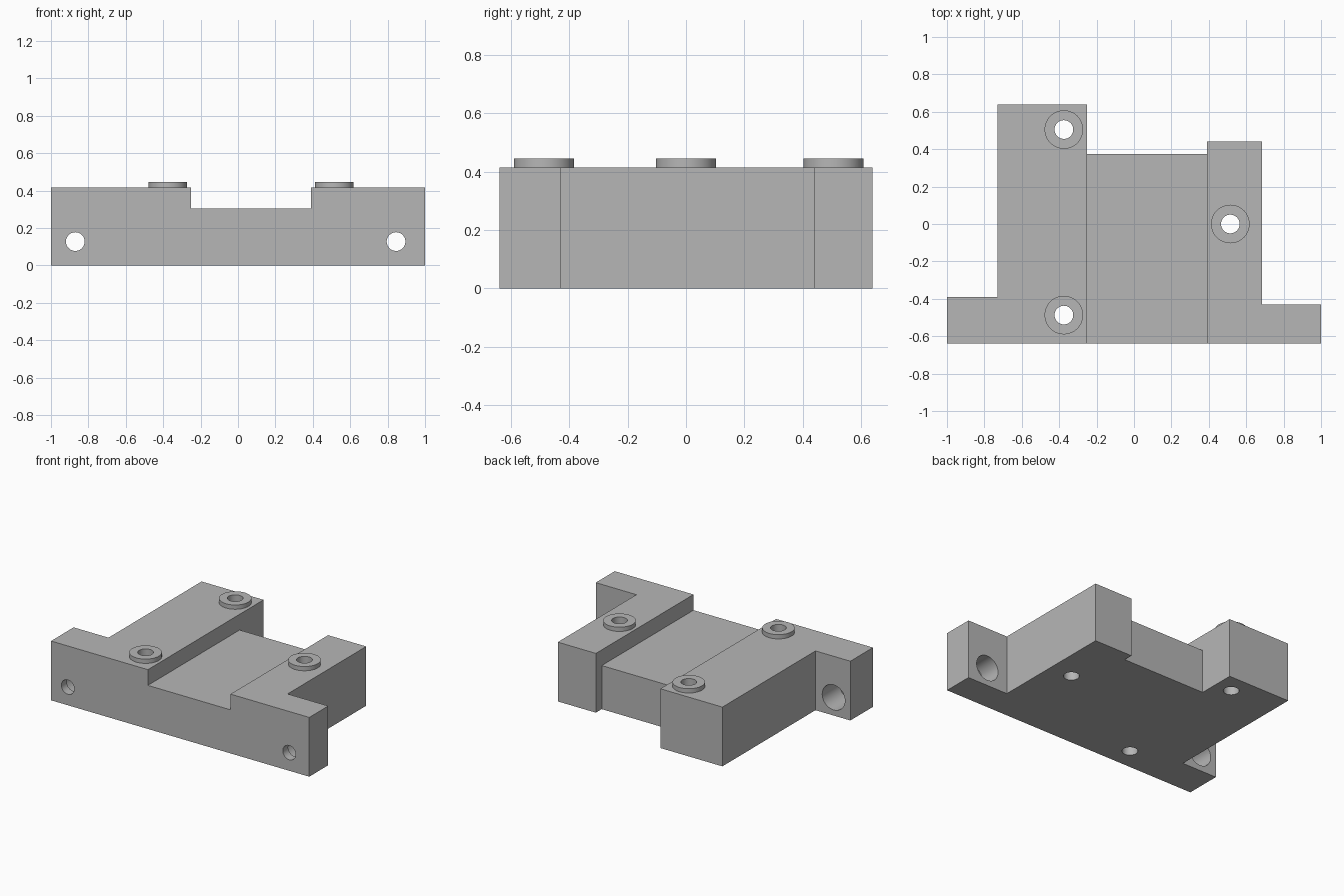
import bpy, bmesh, math
from mathutils import Matrix, Vector

cube = bpy.data.objects.get("Cube")
if cube:
    bpy.data.objects.remove(cube, do_unlink=True)

grey = bpy.data.materials.new("machined_grey")
grey.use_nodes = True
colour = (0.47, 0.47, 0.47, 1)
grey.diffuse_color = colour
grey.node_tree.nodes["Principled BSDF"].inputs["Base Color"].default_value = colour


def make_object(name, bm):
    bmesh.ops.recalc_face_normals(bm, faces=bm.faces)
    mesh = bpy.data.meshes.new(name)
    bm.to_mesh(mesh)
    bm.free()
    mesh.materials.append(grey)
    obj = bpy.data.objects.new(name, mesh)
    bpy.context.collection.objects.link(obj)
    return obj


def prism(name, outline, bottom, top):
    bm = bmesh.new()
    face = bm.faces.new([bm.verts.new((x, y, bottom)) for x, y in outline])
    side = bmesh.ops.extrude_face_region(bm, geom=[face])
    verts = [v for v in side["geom"] if isinstance(v, bmesh.types.BMVert)]
    bmesh.ops.translate(bm, verts=verts, vec=(0, 0, top - bottom))
    return make_object(name, bm)


def cylinder(name, start, end, radius):
    start, end = Vector(start), Vector(end)
    axis = end - start
    turn = axis.to_track_quat("Z", "Y").to_matrix().to_4x4()
    bm = bmesh.new()
    bmesh.ops.create_cone(bm, cap_ends=True, segments=48, radius1=radius, radius2=radius,
                          depth=axis.length,
                          matrix=Matrix.Translation((start + end) / 2) @ turn)
    return make_object(name, bm)


def combine(target, tool, operation):
    tool.hide_render = True
    mod = target.modifiers.new(operation.lower(), "BOOLEAN")
    mod.operation, mod.object, mod.solver = operation, tool, "EXACT"
    bpy.context.view_layer.objects.active = target
    bpy.ops.object.modifier_apply(modifier=mod.name)
    bpy.data.objects.remove(tool, do_unlink=True)


# Main plate with two mounting ears and stepped back edge
front, height = -0.64, 0.415
body = prism("mounting_block", [
    (-1, front), (1, front), (1, -0.43), (0.685, -0.43), (0.685, 0.44), (0.39, 0.44),
    (0.39, 0.375), (-0.25, 0.375), (-0.25, 0.64), (-0.73, 0.64), (-0.73, -0.39), (-1, -0.39),
], 0, height)

# Lowered channel between the two rails
channel = prism("channel_cutter", [(-0.25, -1), (0.39, -1), (0.39, 0.5), (-0.25, 0.5)], 0.305, 1)
combine(body, channel, "DIFFERENCE")

# Raised bosses with vertical through holes
for x, y in ((-0.375, 0.505), (-0.375, -0.487), (0.515, 0)):
    combine(body, cylinder("boss", (x, y, 0.3), (x, y, 0.445), 0.103), "UNION")
    combine(body, cylinder("boss_drill", (x, y, -0.2), (x, y, 0.7), 0.05), "DIFFERENCE")

# Ear bolt holes, counterbored from the back
for x, back in ((-0.87, -0.39), (0.845, -0.43)):
    z = 0.127
    combine(body, cylinder("bolt_drill", (x, -0.8, z), (x, back + 0.1, z), 0.05), "DIFFERENCE")
    combine(body, cylinder("counterbore", (x, front + 0.06, z), (x, back + 0.1, z), 0.088),
            "DIFFERENCE")

body.select_set(True)
bpy.context.view_layer.objects.active = body
bpy.ops.object.shade_smooth_by_angle(angle=math.radians(30))
